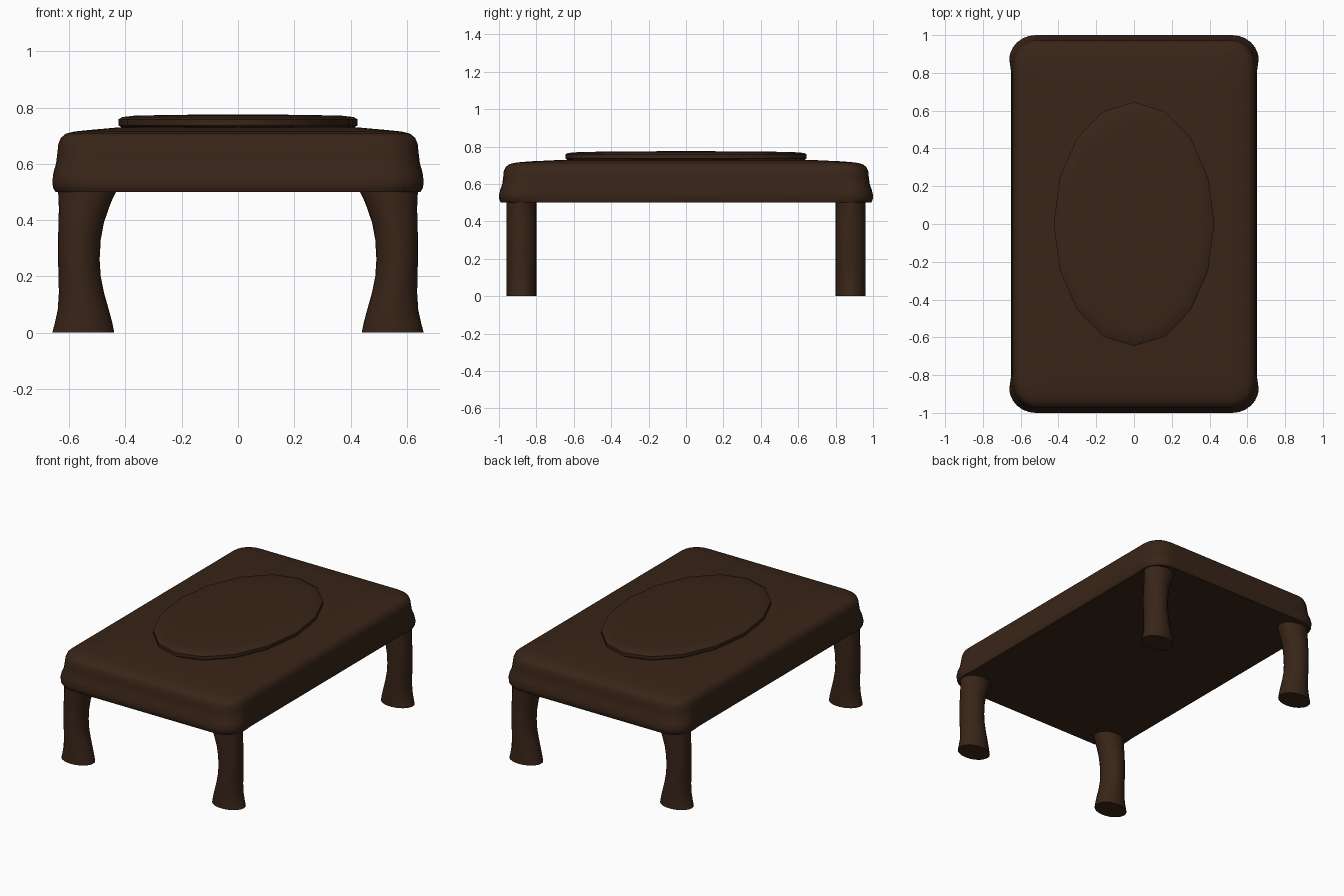
import bpy, bmesh, math
from math import sin, cos, pi

if "Cube" in bpy.data.objects:
    bpy.data.objects.remove(bpy.data.objects["Cube"])

wood = bpy.data.materials.new("dark_wood")
wood.diffuse_color = (0.04, 0.018, 0.009, 1)
wood.use_nodes = True
wood.node_tree.nodes["Principled BSDF"].inputs["Base Color"].default_value = wood.diffuse_color


def loft(name, rings, angle=40):
    """Skin a stack of equal-length point rings and cap both ends."""
    bm = bmesh.new()
    loops = [[bm.verts.new(p) for p in ring] for ring in rings]
    n = len(loops[0])
    for a, b in zip(loops, loops[1:]):
        for i in range(n):
            j = (i + 1) % n
            bm.faces.new((a[i], a[j], b[j], b[i]))
    bm.faces.new(loops[0][::-1])
    bm.faces.new(loops[-1])
    bmesh.ops.recalc_face_normals(bm, faces=bm.faces[:])
    mesh = bpy.data.meshes.new(name)
    bm.to_mesh(mesh)
    bm.free()
    obj = bpy.data.objects.new(name, mesh)
    bpy.context.collection.objects.link(obj)
    mesh.materials.append(wood)
    bpy.ops.object.select_all(action='DESELECT')
    obj.select_set(True)
    bpy.context.view_layer.objects.active = obj
    bpy.ops.object.shade_smooth_by_angle(angle=math.radians(angle))
    return obj


def ellipse(cx, cy, rx, ry, z, n):
    return [(cx + rx * cos(2 * pi * i / n), cy + ry * sin(2 * pi * i / n), z)
            for i in range(n)]


def rounded_rect(hx, hy, z, r, push):
    """Rounded rectangle whose corners swell sideways over the legs."""
    quarter = [(hx, hy - r - 0.07)]
    for k in range(7):
        a = k * pi / 12
        quarter.append((hx - r + r * cos(a) + push * cos(a),
                        hy - r + r * sin(a)))
    quarter.append((hx - r - 0.07, hy))
    mirror = quarter[::-1]
    return ([(x, y, z) for x, y in quarter] + [(-x, y, z) for x, y in mirror]
            + [(-x, -y, z) for x, y in quarter] + [(x, -y, z) for x, y in mirror])


# Table top: half width, half depth, height, corner radius, corner swell
top_profile = [
    (0.643, 0.990, 0.500, 0.13, 0.006),
    (0.648, 0.998, 0.515, 0.13, 0.010),
    (0.650, 1.000, 0.540, 0.13, 0.010),
    (0.648, 0.993, 0.570, 0.13, 0.008),
    (0.644, 0.982, 0.600, 0.13, 0.003),
    (0.642, 0.977, 0.640, 0.13, 0),
    (0.639, 0.974, 0.670, 0.13, 0),
    (0.630, 0.963, 0.692, 0.12, 0),
    (0.612, 0.942, 0.707, 0.11, 0),
    (0.580, 0.905, 0.715, 0.10, 0),
    (0.520, 0.830, 0.721, 0.09, 0),
    (0.430, 0.660, 0.729, 0.08, 0),
    (0.300, 0.480, 0.731, 0.06, 0)]
loft("table_top", [rounded_rect(*p) for p in top_profile])

# Raised oval panel: half width, half depth, height
panel_profile = [(0.405, 0.625, 0.722), (0.425, 0.645, 0.737), (0.425, 0.645, 0.758),
                 (0.412, 0.630, 0.766), (0.370, 0.570, 0.771),
                 (0.240, 0.370, 0.774), (0.100, 0.150, 0.775)]
loft("oval_panel", [ellipse(0, 0, rx, ry, z, 16) for rx, ry, z in panel_profile])

# Legs: inner x, outer x, height
leg_profile = [(0.440, 0.660, 0.000), (0.447, 0.651, 0.035), (0.459, 0.641, 0.080),
               (0.476, 0.637, 0.140), (0.488, 0.638, 0.200), (0.492, 0.640, 0.260),
               (0.488, 0.640, 0.330), (0.477, 0.638, 0.390), (0.460, 0.637, 0.440),
               (0.444, 0.638, 0.480), (0.434, 0.640, 0.500), (0.434, 0.636, 0.530)]
for ydir, end in ((-1, "front"), (1, "back")):
    for xdir, side in ((-1, "left"), (1, "right")):
        loft(f"{end}_{side}_leg",
             [ellipse(xdir * (a + b) / 2, ydir * 0.88, (b - a) / 2, 0.08, z, 24)
              for a, b, z in leg_profile])
